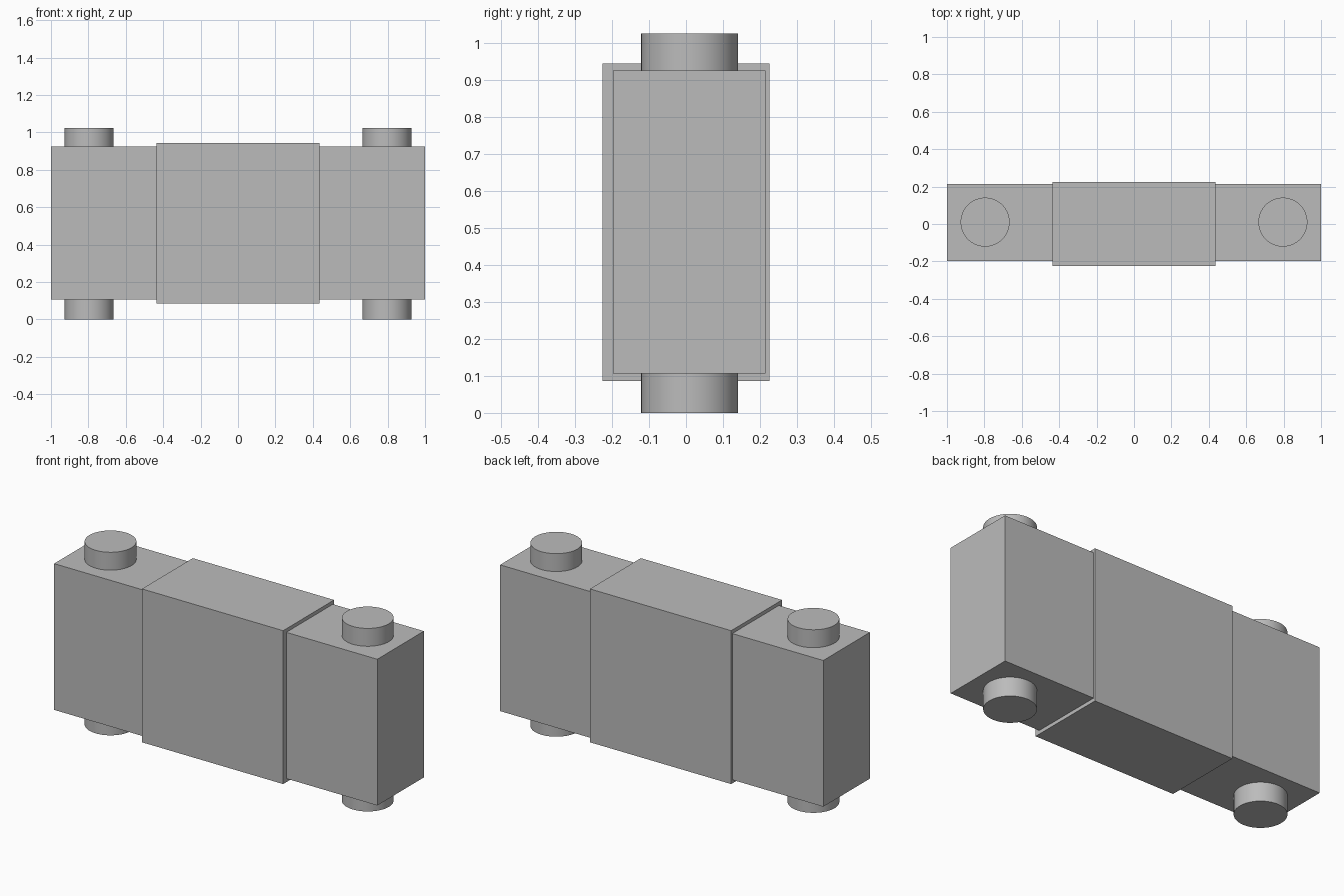
import bpy
import math

if "Cube" in bpy.data.objects:
    bpy.data.objects.remove(bpy.data.objects["Cube"], do_unlink=True)

# Single plain grey
grey = bpy.data.materials.new("plain_grey")
grey.use_nodes = True
GREY = (0.5, 0.5, 0.5, 1.0)
grey.diffuse_color = GREY
grey.node_tree.nodes["Principled BSDF"].inputs["Base Color"].default_value = GREY


def finish(name):
    obj = bpy.context.object
    obj.name = name
    obj.data.materials.append(grey)
    return obj


def block(name, low, high):
    centre = [(a + b) / 2 for a, b in zip(low, high)]
    bpy.ops.mesh.primitive_cube_add(size=1, location=centre)
    obj = finish(name)
    obj.scale = [b - a for a, b in zip(low, high)]
    bpy.ops.object.transform_apply(location=False, rotation=False, scale=True)


def peg(name, x, bottom, top):
    bpy.ops.mesh.primitive_cylinder_add(
        vertices=64, radius=0.131, depth=top - bottom,
        location=(x, 0.01, (bottom + top) / 2))
    finish(name)
    bpy.ops.object.shade_smooth_by_angle(angle=math.radians(30))


# Thicker middle block
INNER = 0.437
block("centre_block", (-INNER, -0.225, 0.086), (INNER, 0.225, 0.944))

# End blocks, each with a round peg above and below
Z_LOW, Z_HIGH = 0.106, 0.924
for side, s in (("left", 1), ("right", -1)):
    x_low, x_high = sorted((s * INNER, s))
    block(side + "_end_block", (x_low, -0.197, Z_LOW), (x_high, 0.215, Z_HIGH))
    peg(side + "_top_peg", s * 0.796, Z_HIGH, 1.024)
    peg(side + "_bottom_peg", s * 0.796, 0, Z_LOW)
